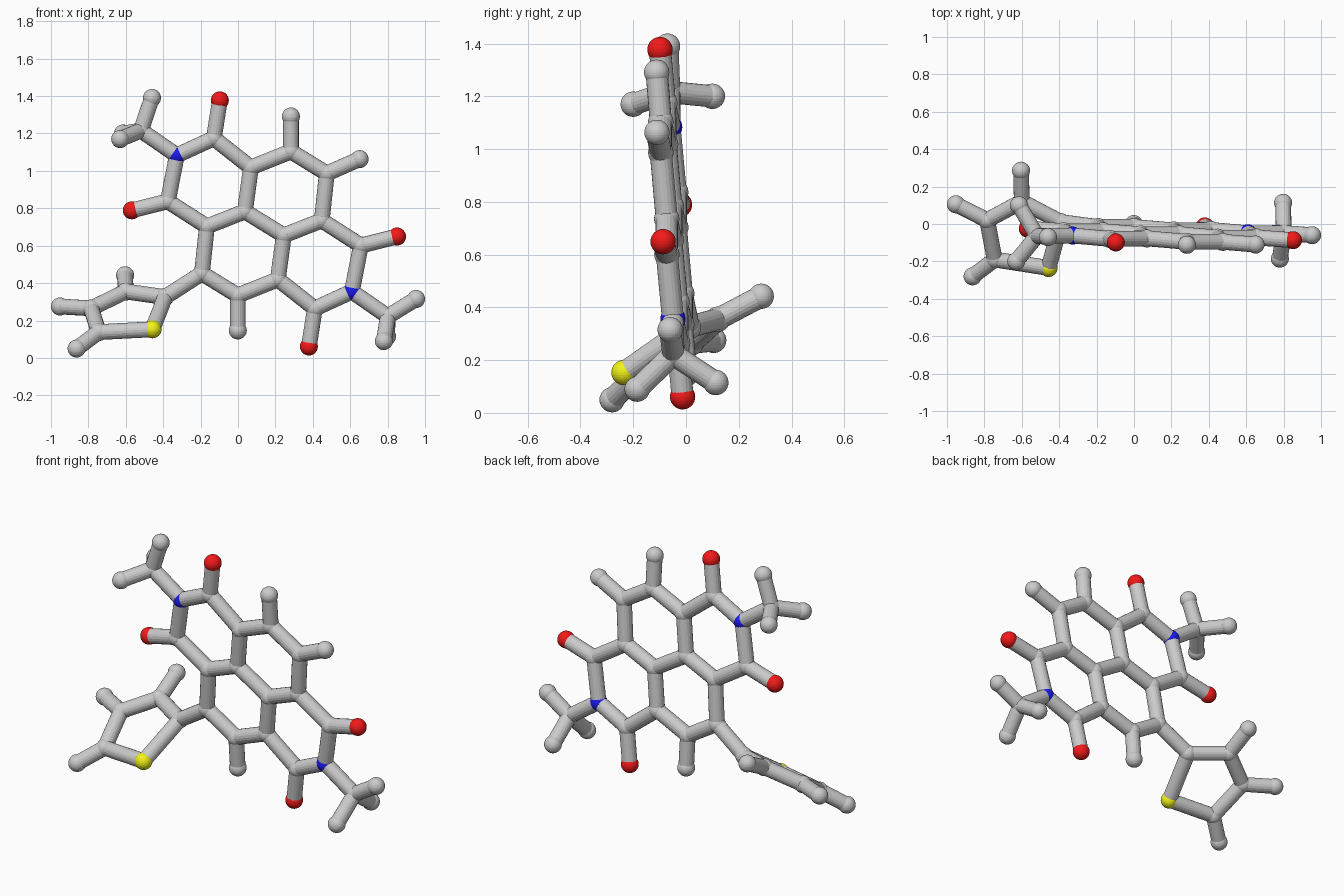
import bpy, bmesh
from mathutils import Vector

if "Cube" in bpy.data.objects:
    bpy.data.objects.remove(bpy.data.objects["Cube"])

BALL, STICK = 0.048, 0.042


def material(name, rgb):
    m = bpy.data.materials.new(name)
    m.diffuse_color = (*rgb, 1)
    m.use_nodes = True
    m.node_tree.nodes["Principled BSDF"].inputs["Base Color"].default_value = m.diffuse_color
    return m


MATS = {"oxygen": material("red", (0.9, 0.01, 0.01)),
        "nitrogen": material("blue", (0.01, 0.01, 0.85)),
        "sulfur": material("yellow", (0.9, 0.9, 0.01))}


def add_object(name, bm, loc):
    me = bpy.data.meshes.new(name)
    bm.to_mesh(me)
    bm.free()
    ob = bpy.data.objects.new(name, me)
    ob.location = loc
    bpy.context.collection.objects.link(ob)
    return ob


def atom(name, p):
    bm = bmesh.new()
    bmesh.ops.create_uvsphere(bm, u_segments=32, v_segments=16, radius=BALL)
    ob = add_object(name + "_ball", bm, p)
    for key, mat in MATS.items():
        if name.startswith(key):
            ob.data.materials.append(mat)
    return Vector(p)


def bond(name, a, b):
    d = b - a
    bm = bmesh.new()
    bmesh.ops.create_cone(bm, cap_ends=True, segments=20, radius1=STICK,
                          radius2=STICK, depth=d.length)
    ob = add_object(name + "_stick", bm, (a + b) / 2)
    ob.rotation_mode = 'QUATERNION'
    ob.rotation_quaternion = d.to_track_quat('Z', 'Y')


def core_point(u, w, sign):
    # the fused rings lie in one slightly tilted plane
    x, z = 0.141 + sign * u, 0.719 + sign * w
    return (x, 0.012 - 0.052 * x - 0.084 * z, z)


# Fused ring core: one half, repeated by a half turn about its centre
half = {
    "carbon_centre": (-.104, .064), "carbon_upper": (-.072, .299),
    "carbon_lower": (-.307, -.016), "carbonyl_upper": (-.270, .455),
    "oxygen_upper": (-.238, .658), "carbonyl_lower": (-.516, .118),
    "oxygen_lower": (-.709, .070), "nitrogen": (-.468, .364),
    "methyl_carbon": (-.660, .497), "carbon_rim": (.142, .385),
    "carbon_side": (.334, .267), "hydrogen_rim": (.142, .572),
}
links = [
    ("carbon_centre", "carbon_upper"), ("carbon_centre", "carbon_lower"),
    ("carbon_upper", "carbonyl_upper"), ("carbonyl_upper", "oxygen_upper"),
    ("carbonyl_upper", "nitrogen"), ("nitrogen", "carbonyl_lower"),
    ("carbonyl_lower", "oxygen_lower"), ("carbonyl_lower", "carbon_lower"),
    ("nitrogen", "methyl_carbon"), ("carbon_upper", "carbon_rim"),
    ("carbon_rim", "hydrogen_rim"), ("carbon_rim", "carbon_side"),
]
A, B = [{n: atom(n, core_point(u, w, s)) for n, (u, w) in half.items()} for s in (1, -1)]
for side in (A, B):
    for p, q in links:
        bond("core", side[p], side[q])
bond("core", A["carbon_centre"], B["carbon_centre"])
bond("core", A["carbon_side"], B["carbon_lower"])
bond("core", B["carbon_side"], A["carbon_lower"])

# Methyl hydrogens and the remaining rim hydrogen
tips = [
    (A["methyl_carbon"], [(-.46, -.07, 1.39), (-.63, -.20, 1.17), (-.615, .10, 1.20)]),
    (B["methyl_carbon"], [(.952, -.06, .315), (.78, -.185, .09), (.797, .113, .115)]),
    (A["carbon_side"], [(.65, -.11, 1.063)]),
]
for root, ends in tips:
    for e in ends:
        bond("hydrogen", root, atom("hydrogen", e))

# Five-sided sulfur ring, tilted out of the core plane
ring = [atom(n, p) for n, p in [
    ("carbon_joint", (-.39, .01, .325)), ("carbon_back", (-.60, .12, .355)),
    ("carbon_left", (-.785, .02, .265)), ("carbon_front", (-.745, -.19, .138)),
    ("sulfur", (-.457, -.235, .153))]]
for i in range(5):
    bond("sulfur_ring", ring[i], ring[(i + 1) % 5])
bond("ring_link", ring[0], B["carbon_side"])
for i, e in [(1, (-.604, .285, .442)), (2, (-.952, .105, .275)), (3, (-.863, -.28, .05))]:
    bond("hydrogen", ring[i], atom("hydrogen", e))
